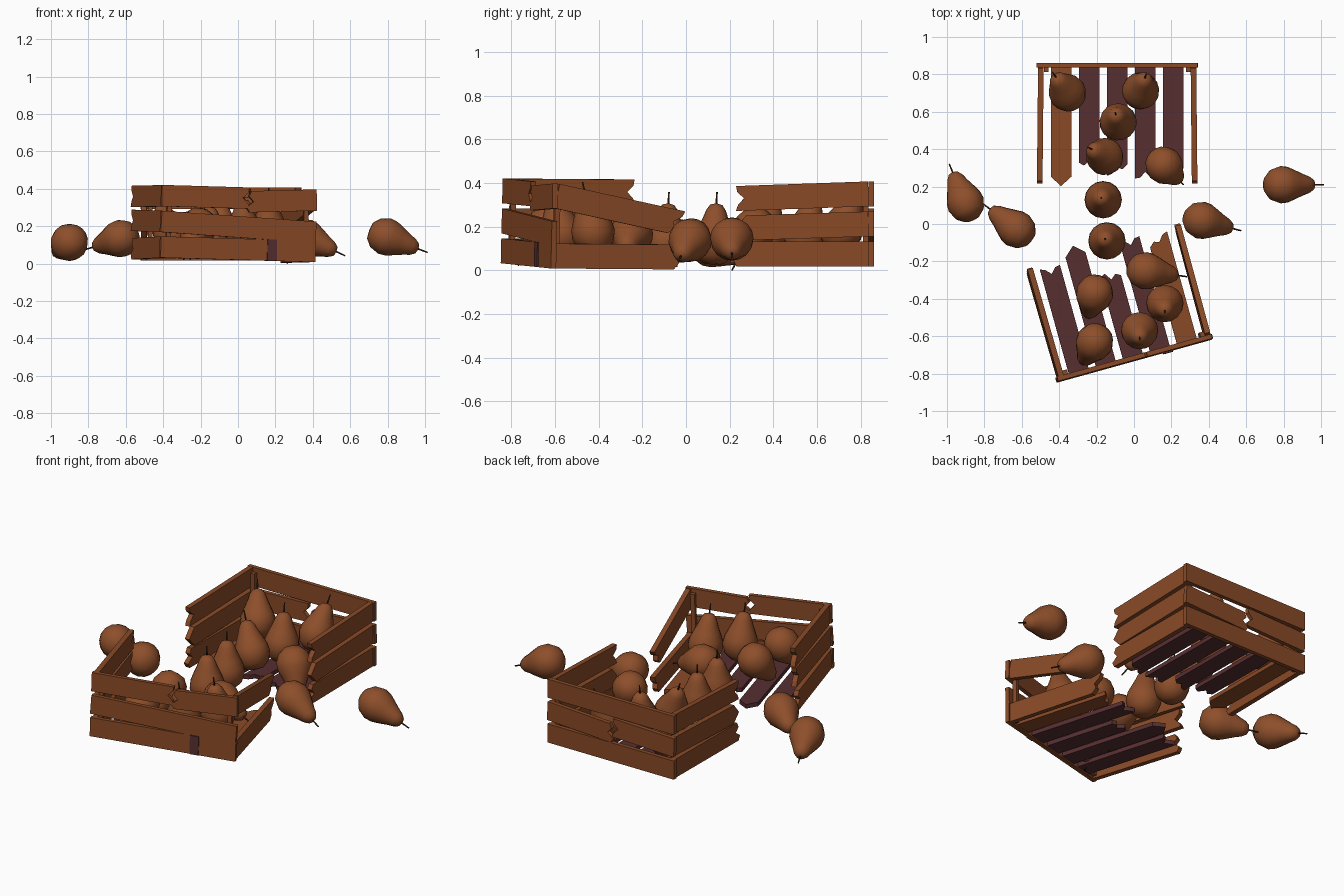
import bpy, bmesh, math, random
from mathutils import Matrix, Vector

if "Cube" in bpy.data.objects:
    bpy.data.objects.remove(bpy.data.objects["Cube"])

random.seed(4)


def material(name, rgb):
    m = bpy.data.materials.new(name)
    m.diffuse_color = (*rgb, 1)
    m.use_nodes = True
    m.node_tree.nodes["Principled BSDF"].inputs["Base Color"].default_value = m.diffuse_color
    return m


WOOD = material("brown wood", (0.25, 0.068, 0.020))
DARK = material("dark plum wood", (0.095, 0.028, 0.031))
PEAR = material("pear skin", (0.27, 0.078, 0.024))
STEM = material("stem", (0.05, 0.022, 0.014))

# broken end outlines: offsets along the length, bottom to top
POINT = (-0.05, -0.025, 0.0, -0.025, -0.05)
NOTCH = (0.0, -0.012, -0.04, -0.01, -0.005)
SLANT = (-0.06, -0.035, -0.045, -0.01, 0.0)
ZIG = (-0.015, 0.0, -0.04, -0.015, -0.03)
FLAT = (0, 0, 0, 0, 0)


def plank(name, crate, start, along, up, length, width, thick, end=FLAT, mat=WOOD):
    """Plank from start, running along, with a sawn start and a shaped end."""
    a = Vector(along).normalized()
    u = Vector(up)
    u = (u - a * u.dot(a)).normalized()
    w = a.cross(u)
    bm = bmesh.new()
    pts = [(0, width / 2), (0, -width / 2)]
    pts += [(length + o, width * (i / 4 - 0.5)) for i, o in enumerate(end)]
    s = Vector(start)
    face = bm.faces.new([bm.verts.new(s + a * p + u * q - w * thick / 2) for p, q in pts])
    ext = bmesh.ops.extrude_face_region(bm, geom=[face])
    bmesh.ops.translate(bm, vec=w * thick,
                        verts=[v for v in ext["geom"] if isinstance(v, bmesh.types.BMVert)])
    bmesh.ops.recalc_face_normals(bm, faces=bm.faces)
    bm.transform(crate)
    me = bpy.data.meshes.new(name)
    bm.to_mesh(me)
    bm.free()
    me.materials.append(mat)
    ob = bpy.data.objects.new(name, me)
    bpy.context.collection.objects.link(ob)
    return ob


ROWS = (0.055, 0.192, 0.330)     # heights of the three board rows
H = 0.114
UP = (0, 0, 1)


def tilt(d, deg):
    """Direction d lifted by deg."""
    r = math.radians(deg)
    return Vector((d[0] * math.cos(r), d[1] * math.cos(r), math.sin(r)))


def half_crate(tag, crate, slats, sides):
    # floor slats
    for i, (length, end, mat) in enumerate(slats):
        x = -0.30 + 0.15 * i
        plank(f"{tag}_floor_slat_{i}", crate, (x, 0.01, 0.02), (0, 1, 0.01), (1, 0, 0),
              length, 0.11, 0.025, end, mat)
    # side boards: (side, row, length, lift angle, broken end)
    for side, row, length, lift, end in sides:
        plank(f"{tag}_side_board_{row}", crate, (side * 0.408, 0.012, ROWS[row]),
              tilt((side * 0.01, 1, 0), lift), UP, length, H, 0.03, end)
    # corner posts
    for side in (-1, 1):
        plank(f"{tag}_corner_post", crate, (side * 0.38, 0.024, 0.01), UP, (1, 0, 0),
              0.35, 0.025, 0.025)


def wall_board(tag, crate, row, side, length, lift=0, end=FLAT):
    plank(f"{tag}_wall_board_{row}", crate, (side * 0.43, 0, ROWS[row]),
          tilt((-side, 0, 0), lift), UP, length, H, 0.025, end)


# back half of the crate
A = Matrix.Translation((-0.09, 0.848, 0.02)) @ Matrix.Rotation(math.pi, 4, 'Z')
half_crate("back", A,
           [(0.60, SLANT, DARK), (0.60, NOTCH, DARK), (0.58, SLANT, DARK),
            (0.54, ZIG, DARK), (0.635, POINT, WOOD)],
           [(s, r, l, t, e) for s in (-1, 1) for r, l, t, e in
            ((0, 0.62, 0, ZIG), (1, 0.61, -1.8, POINT), (2, 0.61, -2, NOTCH))])
wall_board("back", A, 0, -1, 0.86)
wall_board("back", A, 2, -1, 0.86)
wall_board("back", A, 1, -1, 0.45, -3, ZIG)
wall_board("back", A, 1, 1, 0.42, 2, NOTCH)

# front half, turned and slightly tilted
B = (Matrix.Translation((-0.003, -0.722, 0.022)) @ Matrix.Rotation(math.radians(15.5), 4, 'Z')
     @ Matrix.Rotation(math.radians(1.6), 4, 'Y') @ Matrix.Rotation(math.radians(-0.9), 4, 'X'))
half_crate("front", B,
           [(0.585, NOTCH, DARK), (0.66, POINT, DARK), (0.47, ZIG, DARK),
            (0.62, NOTCH, DARK), (0.60, SLANT, WOOD)],
           [(-1, 0, 0.58, 0, ZIG), (-1, 1, 0.59, 1.5, NOTCH), (-1, 2, 0.60, 0.5, NOTCH),
            (1, 0, 0.62, 0.5, SLANT), (1, 2, 0.61, -11, SLANT)])
wall_board("front", B, 0, -1, 0.86)
wall_board("front", B, 1, -1, 0.86, -2.3)
wall_board("front", B, 2, -1, 0.49, 0, NOTCH)
wall_board("front", B, 2, 1, 0.39, -3, ZIG)
# dark patch on the lowest front board
plank("front_patch", B, (0.187, -0.015, -0.001), UP, (1, 0, 0), H, 0.052, 0.008, FLAT, DARK)

# pear mesh: lathed body with a thin stem
PROFILE = [(0, -0.095), (0.045, -0.09), (0.082, -0.058), (0.1, -0.005), (0.095, 0.035),
           (0.076, 0.08), (0.058, 0.12), (0.045, 0.155), (0.028, 0.18), (0, 0.188)]
bm = bmesh.new()
vs = [bm.verts.new((r, 0, z)) for r, z in PROFILE]
edges = [bm.edges.new(p) for p in zip(vs, vs[1:])]
bmesh.ops.spin(bm, geom=vs + edges, cent=(0, 0, 0), axis=(0, 0, 1),
               angle=2 * math.pi, steps=16, use_duplicate=False)
bmesh.ops.remove_doubles(bm, verts=bm.verts, dist=0.0005)
body = set(bm.faces)
bmesh.ops.create_cone(bm, cap_ends=True, segments=5, radius1=0.005, radius2=0.004, depth=0.06,
                      matrix=Matrix.Translation((0, 0, 0.21)))
for f in bm.faces:
    f.smooth = True
    f.material_index = 0 if f in body else 1
bmesh.ops.recalc_face_normals(bm, faces=bm.faces)
pear_mesh = bpy.data.meshes.new("pear")
bm.to_mesh(pear_mesh)
bm.free()
pear_mesh.materials.append(PEAR)
pear_mesh.materials.append(STEM)

# pears: body centre, heading of the tip in plan, lift of the tip in degrees
PEARS = [
    # in the back half
    ((-0.355, 0.70, 0.16), (-0.08, 0.11), 55),
    ((0.035, 0.71, 0.18), (0.03, 0.09), 66),
    ((-0.085, 0.545, 0.15), (-0.015, 0.05), 77),
    ((-0.155, 0.36, 0.15), (-0.09, 0.05), 64),
    ((0.16, 0.315, 0.19), (0.09, -0.09), -52),
    # standing between the halves
    ((-0.165, 0.13, 0.12), (-0.01, 0.01), 86),
    ((-0.145, -0.09, 0.12), (-0.01, 0.01), 86),
    # rolled out
    ((0.36, 0.02, 0.14), (0.19, -0.05), -24),
    ((0.79, 0.21, 0.145), (1, 0), -21),
    ((-0.90, 0.11, 0.115), (-0.075, 0.18), -18),
    ((-0.625, -0.03, 0.135), (-0.165, 0.125), -14),
    # in the front half
    ((-0.21, -0.37, 0.20), (-0.035, -0.12), -48),
    ((-0.21, -0.63, 0.20), (-0.07, -0.12), -48),
    ((0.165, -0.425, 0.17), (0, -1), 78),
    ((0.03, -0.57, 0.16), (0, -1), 78),
    ((0.06, -0.25, 0.165), (0.21, -0.03), -20),
]
for i, (loc, head, lift) in enumerate(PEARS):
    ob = bpy.data.objects.new(f"pear_{i}", pear_mesh)
    ob.location = loc
    ob.rotation_euler = tilt(Vector(head).normalized(), lift).to_track_quat('Z', 'Y').to_euler()
    bpy.context.collection.objects.link(ob)
